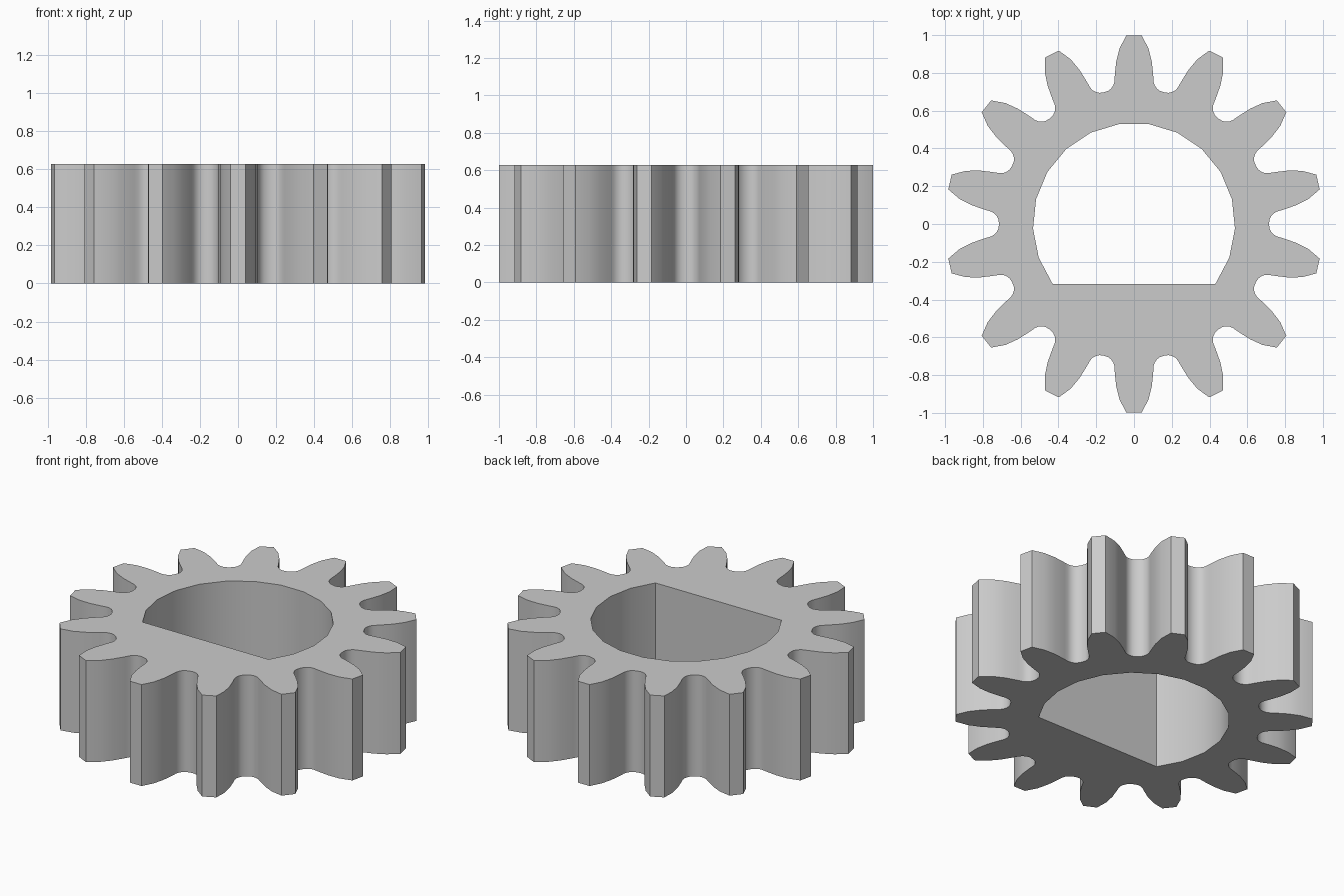
import bpy, bmesh
from math import radians, sin, cos, pi

cube = bpy.data.objects.get("Cube")
if cube:
    bpy.data.objects.remove(cube, do_unlink=True)

TEETH, HEIGHT = 14, 0.627
BORE_RADIUS, BORE_STEPS, FLAT_ANGLE = 0.535, 15, -36.3

# Half a tooth, tip to valley: angle from the tooth centre (degrees), radius
FLANK = [(2.3, 1.0), (4.7, 0.933), (6.24, 0.865), (7.1, 0.81), (7.5, 0.785),
         (7.85, 0.76), (8.5, 0.742), (9.5, 0.728), (10.9, 0.718)]
VALLEY = (180 / TEETH, 0.715)


def polar(angle, radius):
    return radius * cos(radians(angle)), radius * sin(radians(angle))


def gear_outline():
    tooth = [(-a, r) for a, r in reversed(FLANK)] + FLANK + [VALLEY]
    return [polar(90 + i * 360 / TEETH + a, r)
            for i in range(TEETH) for a, r in tooth]


def bore_outline():
    # Round arc closed by a straight chord at the front
    sweep = 180 - 2 * FLAT_ANGLE
    return [polar(FLAT_ANGLE + sweep * i / BORE_STEPS, BORE_RADIUS)
            for i in range(BORE_STEPS + 1)]


def ring_pairs(items):
    return list(zip(items, items[1:] + items[:1]))


# Extruded gear: walls around both outlines, then the two flat caps
bm = bmesh.new()
cap_edges = ([], [])
for outline in (gear_outline(), bore_outline()):
    rings = [[bm.verts.new((x, y, z)) for x, y in outline] for z in (0, HEIGHT)]
    for (a, b), (c, d) in zip(ring_pairs(rings[0]), ring_pairs(rings[1])):
        bm.faces.new((a, b, d, c))
        cap_edges[0].append(bm.edges.get((a, b)))
        cap_edges[1].append(bm.edges.get((c, d)))
for edges in cap_edges:
    bmesh.ops.triangle_fill(bm, edges=edges, use_beauty=True)
bmesh.ops.recalc_face_normals(bm, faces=bm.faces[:])

mesh = bpy.data.meshes.new("spur_gear")
bm.to_mesh(mesh)
bm.free()
gear = bpy.data.objects.new("spur_gear", mesh)
bpy.context.collection.objects.link(gear)

# Plain grey
grey = bpy.data.materials.new("plain_grey")
grey.use_nodes = True
colour = (0.6, 0.6, 0.6, 1)
grey.diffuse_color = colour
grey.node_tree.nodes["Principled BSDF"].inputs["Base Color"].default_value = colour
mesh.materials.append(grey)

# Smooth flanks and bore, sharp rims and tooth tips
bpy.ops.object.select_all(action="DESELECT")
gear.select_set(True)
bpy.context.view_layer.objects.active = gear
bpy.ops.object.shade_smooth_by_angle(angle=pi / 6)
